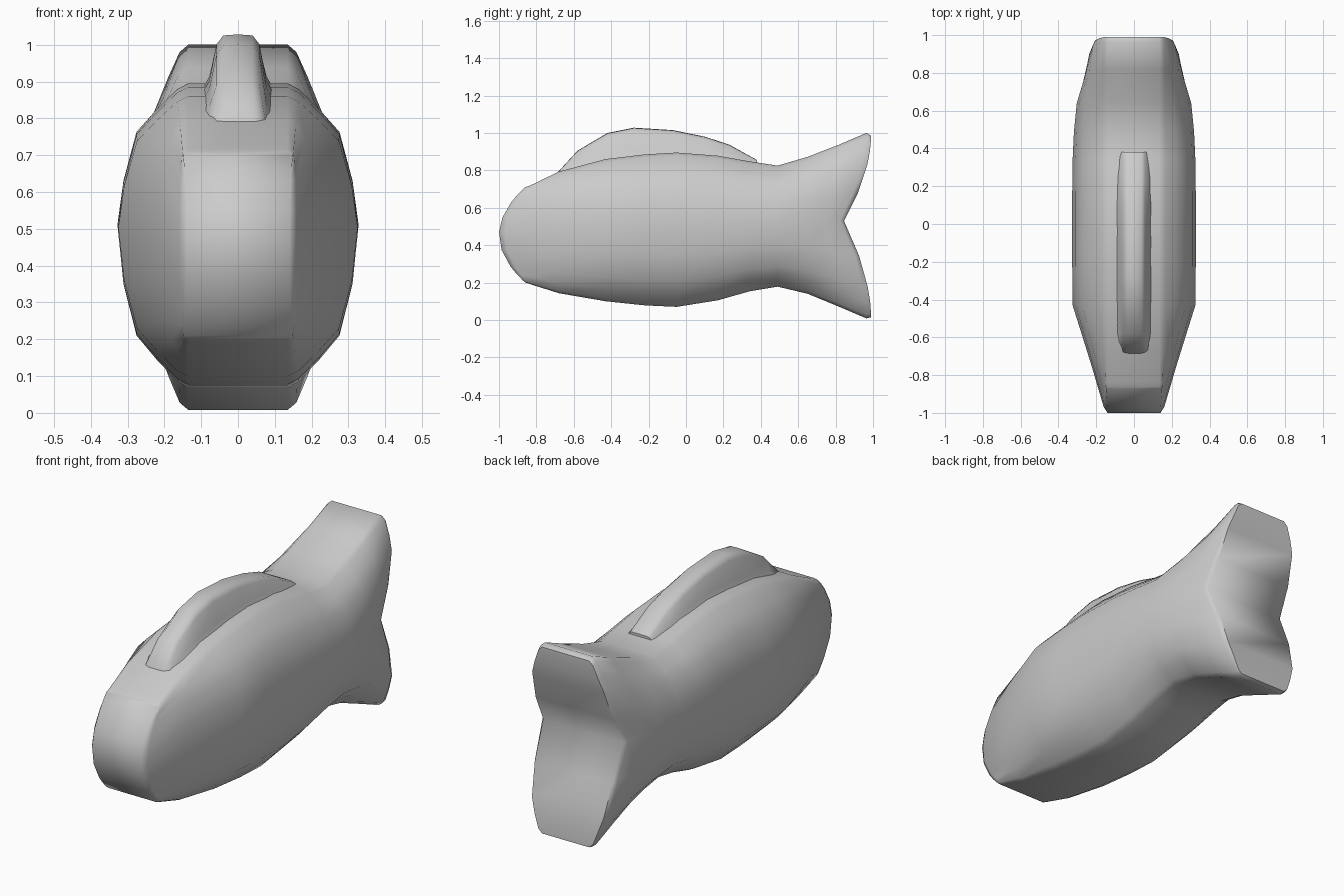
import bpy, bmesh, math

if "Cube" in bpy.data.objects:
    bpy.data.objects.remove(bpy.data.objects["Cube"])

def finish(bm, name, angle):
    bmesh.ops.recalc_face_normals(bm, faces=bm.faces)
    mesh = bpy.data.meshes.new(name)
    bm.to_mesh(mesh)
    bm.free()
    obj = bpy.data.objects.new(name, mesh)
    bpy.context.collection.objects.link(obj)
    bpy.ops.object.select_all(action='DESELECT')
    obj.select_set(True)
    bpy.context.view_layer.objects.active = obj
    bpy.ops.object.shade_smooth_by_angle(angle=math.radians(angle))
    return obj

# Body: columns from nose to tail (y, bottom z, top z, middle half-width, bow of the column in y)
columns = [
    (-.86, .200, .710, .140, 'nose', .14),
    (-.835, .192, .718, .160, 'nose', .135),
    (-.68, .143, .793, .225, 'nose', .07),
    (-.43, .100, .860, .325, 'nose', 0),
    (-.22, .078, .885, .327, 'nose', 0),
    (-.05, .070, .895, .327, 'nose', 0),
    (.17, .105, .878, .327, 'nose', 0),
    (.34, .153, .848, .325, 'nose', 0),
    (.49, .178, .825, .318, 'tail', 0),
    (.65, .140, .872, .303, 'tail', .01),
    (.82, .070, .938, .270, 'tail', .07),
    (.965, .008, 1.0, .245, 'tail', .14),
    (.99, .015, .985, .230, 'tail', .145),
]
# Rows from belly to back (fraction of height, fraction of bulge)
rows = [(0, 0), (.02, .09), (.09, .40), (.17, .71), (.34, .91), (.53, 1),
        (.68, .91), (.84, .71), (.91, .42), (.98, .09), (1, 0)]

def body_point(col, row):
    y, z0, z1, w, kind, bow = col
    v, p = row
    if kind == 'nose':
        y -= bow * (1 - (2 * v - 1) ** 2)
    else:
        t = v / .53 if v < .53 else (1 - v) / .47
        y -= bow * t ** 1.8
    edge = .135 if v in (0, 1) else .15
    return edge + (w - edge) * p, y, z0 + (z1 - z0) * v

bm = bmesh.new()
sides = []
for s in (1, -1):
    grid = []
    for c in columns:
        pts = [body_point(c, r) for r in rows]
        grid.append([bm.verts.new((s * x, y, z)) for x, y, z in pts])
    for a, b in zip(grid, grid[1:]):
        for j in range(len(rows) - 1):
            bm.faces.new((a[j], b[j], b[j + 1], a[j + 1]))
    rim = [g[0] for g in grid] + grid[-1][1:] + [g[-1] for g in grid[-2::-1]] + grid[0][-2:0:-1]
    sides.append(rim)
# Band joining the two sides around the outline
n = len(sides[0])
for i in range(n):
    k = (i + 1) % n
    bm.faces.new((sides[0][i], sides[0][k], sides[1][k], sides[1][i]))
finish(bm, "fish_body", 60)

# Dorsal fin: sections (y, base z, top z)
fin = [(-.69, .77, .785), (-.58, .82, .905), (-.42, .86, 1.0), (-.28, .88, 1.028),
       (-.07, .895, 1.015), (.10, .888, .98), (.23, .868, .938), (.38, .825, .855)]
bm = bmesh.new()
rings = []
for y, base, top in fin:
    h = top - base
    half = [(.10, base - .02), (.078, base + .15 * h), (.058, top - .18 * h), (.040, top - .02 * h), (0, top)]
    pts = half + [(-x, z) for x, z in half[-2::-1]]
    rings.append([bm.verts.new((x, y, z)) for x, z in pts])
for a, b in zip(rings, rings[1:]):
    m = len(a)
    for j in range(m):
        k = (j + 1) % m
        bm.faces.new((a[j], a[k], b[k], b[j]))
bm.faces.new(rings[0])
bm.faces.new(rings[-1])
finish(bm, "dorsal_fin", 60)
